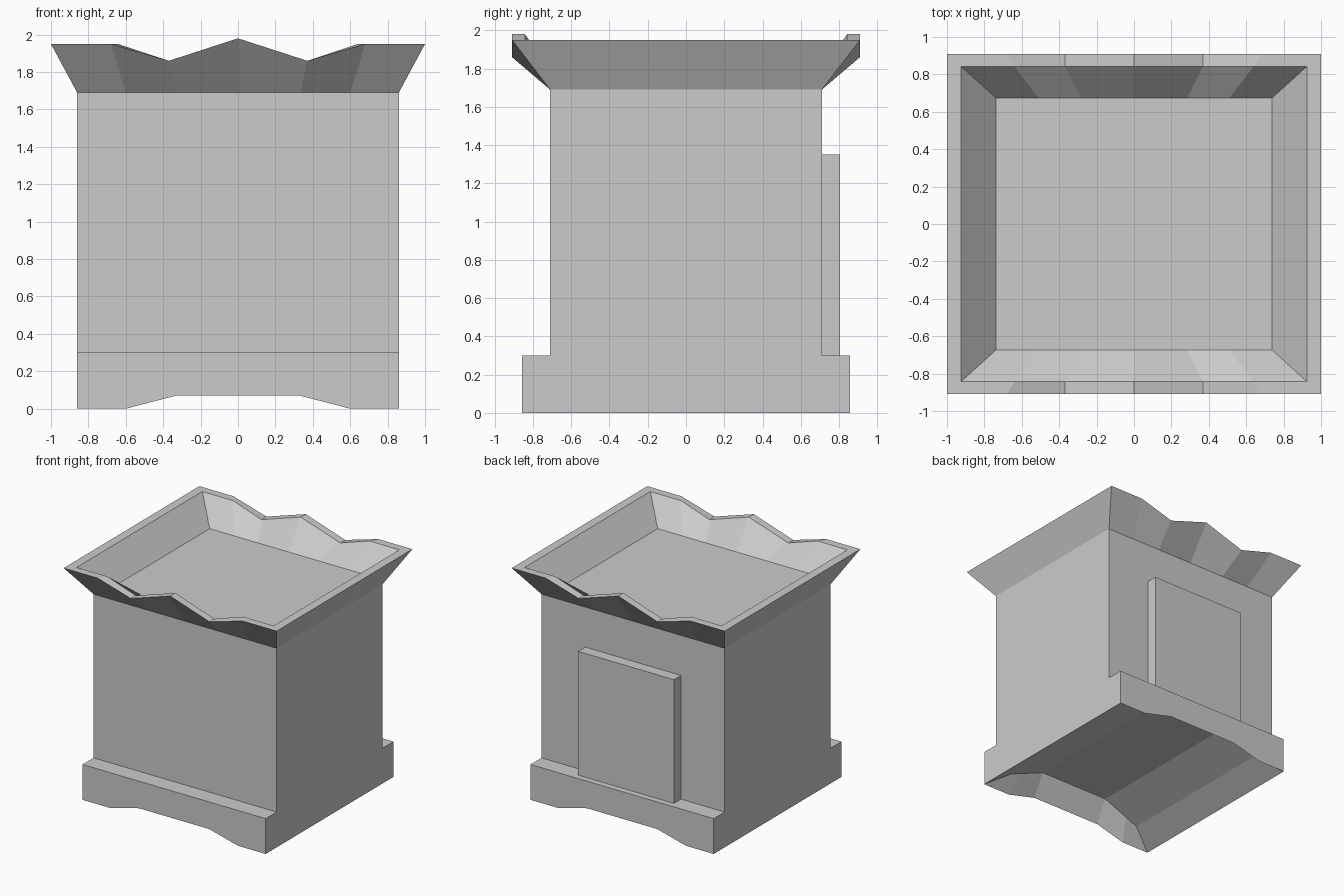
import bpy
import bmesh

if "Cube" in bpy.data.objects:
    bpy.data.objects.remove(bpy.data.objects["Cube"])


def ring(half, y, zs):
    """Closed loop: x stations along the front, mirrored back along the rear."""
    xs = [-x for x in half] + ([0.0] if len(zs) > len(half) else []) + half[::-1]
    z = zs + zs[:len(half)][::-1]
    front = [(a, -y, b) for a, b in zip(xs, z)]
    return front + [(a, -b, c) for a, b, c in reversed(front)]


def loft(name, rings):
    """Join loops with quads and close both ends with front-to-back strips."""
    bm = bmesh.new()
    loops = [[bm.verts.new(p) for p in r] for r in rings]
    n = len(loops[0])
    for a, b in zip(loops, loops[1:]):
        for i in range(n):
            j = (i + 1) % n
            bm.faces.new((a[i], a[j], b[j], b[i]))
    for r in (loops[0], loops[-1]):
        for i in range(n // 2 - 1):
            bm.faces.new((r[i], r[i + 1], r[n - 2 - i], r[n - 1 - i]))
    bmesh.ops.recalc_face_normals(bm, faces=bm.faces[:])
    mesh = bpy.data.meshes.new(name)
    bm.to_mesh(mesh)
    bm.free()
    obj = bpy.data.objects.new(name, mesh)
    bpy.context.collection.objects.link(obj)
    return obj


def box(name, lo, hi):
    bpy.ops.mesh.primitive_cube_add(
        size=1, location=[(a + b) / 2 for a, b in zip(lo, hi)])
    obj = bpy.context.object
    obj.name = name
    obj.scale = [b - a for a, b in zip(lo, hi)]
    return obj


# Main block and raised rear panel
box("body", (-0.86, -0.71, 0.30), (0.86, 0.71, 1.69))
box("rear_panel", (-0.45, 0.70, 0.30), (0.45, 0.805, 1.35))

# Plinth with arched front and back edges and a hollow underside
loft("base", [
    ring([0.86, 0.60, 0.33], 0.857, [0.30] * 3),
    ring([0.86, 0.60, 0.33], 0.857, [0.0, 0.0, 0.07]),
    ring([0.66, 0.55, 0.33], 0.755, [0.125, 0.17, 0.26]),
])

# Flared crown with zigzag front and back rims around a sunken tray
rim = [1.95, 1.95, 1.86, 1.98]
loft("crown", [
    ring([0.86, 0.60, 0.335], 0.71, [1.69] * 4),
    ring([1.00, 0.68, 0.37], 0.91, rim),
    ring([0.925, 0.64, 0.37], 0.843, rim),
    ring([0.737, 0.51, 0.285], 0.673, [1.75] * 4),
])
